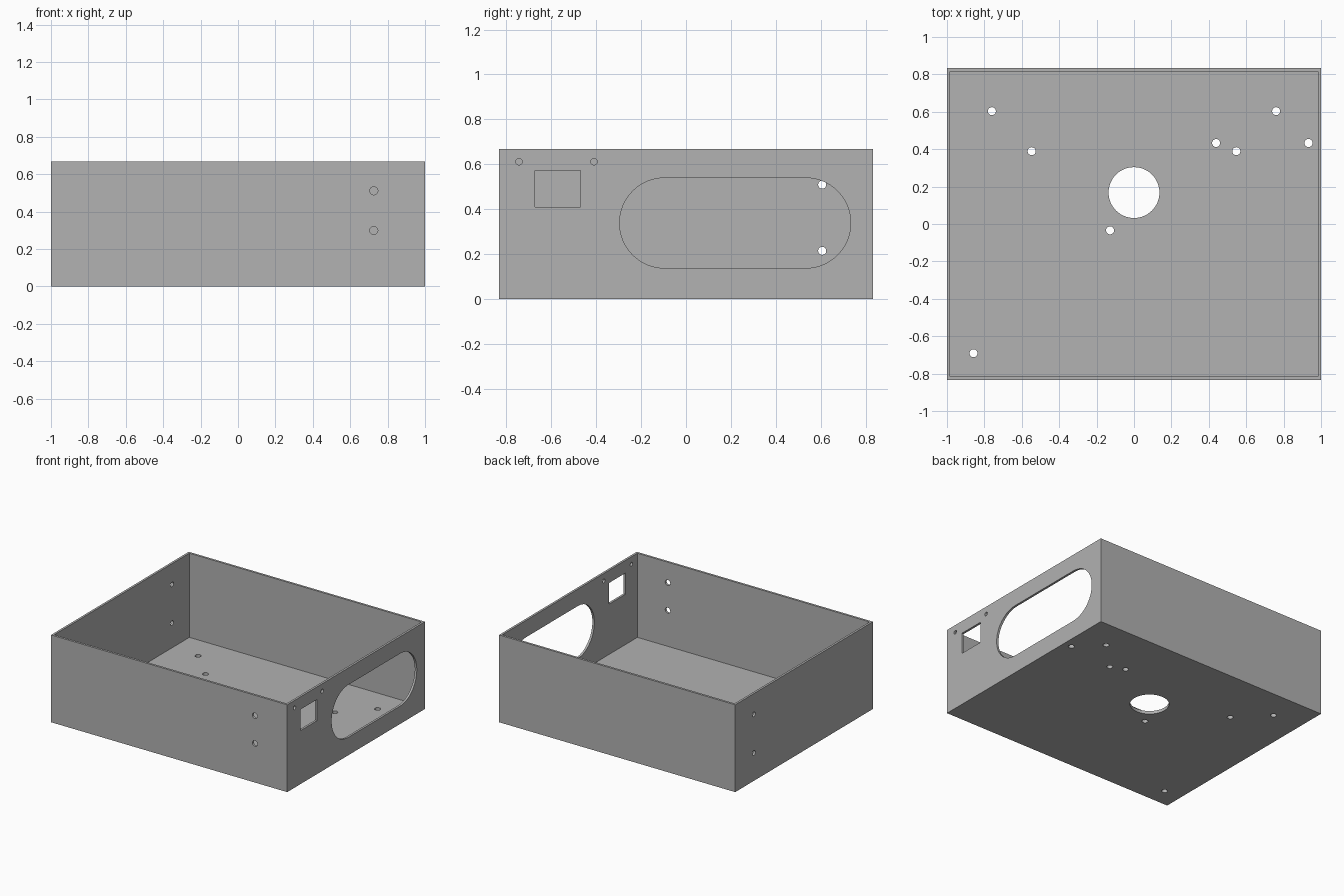
import bpy, bmesh
from math import cos, sin, pi
from mathutils import Vector

if "Cube" in bpy.data.objects:
    bpy.data.objects.remove(bpy.data.objects["Cube"], do_unlink=True)

W, D, H = 1.0, 0.833, 0.668      # half width, half depth, height
T = 0.024                        # wall and floor thickness

grey = bpy.data.materials.new("mid grey")
grey.use_nodes = True
colour = (0.445, 0.445, 0.445, 1)
grey.diffuse_color = colour
grey.node_tree.nodes["Principled BSDF"].inputs["Base Color"].default_value = colour


def make_object(name, bm):
    bmesh.ops.recalc_face_normals(bm, faces=bm.faces)
    mesh = bpy.data.meshes.new(name)
    bm.to_mesh(mesh)
    bm.free()
    mesh.materials.append(grey)
    obj = bpy.data.objects.new(name, mesh)
    bpy.context.collection.objects.link(obj)
    return obj


def arc(u, v, r, start, end, n):
    steps = [start + (end - start) * i / n for i in range(n + 1)]
    return [(u + r * cos(a), v + r * sin(a)) for a in steps]


def circle(u, v, r):
    return arc(u, v, r, 0, 2 * pi, 48)[:-1]


def slot(u0, u1, v, r):
    return arc(u1, v, r, -pi / 2, pi / 2, 32) + arc(u0, v, r, pi / 2, 3 * pi / 2, 32)


# Prism through one panel: 2D profile pushed along the panel's axis
def add_prism(bm, profile, axis, centre):
    def place(u, v, w):
        return {"x": (w, u, v), "y": (u, w, v), "z": (u, v, w)}[axis]
    lo = centre - 2 * T
    face = bm.faces.new([bm.verts.new(place(u, v, lo)) for u, v in profile])
    out = bmesh.ops.extrude_face_region(bm, geom=[face])
    moved = [g for g in out["geom"] if isinstance(g, bmesh.types.BMVert)]
    bmesh.ops.translate(bm, verts=moved, vec=Vector(place(0, 0, 4 * T)))


# Open tray: outer box with its top pressed in to form walls and floor
bm = bmesh.new()
bmesh.ops.create_cube(bm, size=1)
for v in bm.verts:
    v.co = (v.co.x * 2 * W, v.co.y * 2 * D, (v.co.z + 0.5) * H)
top = max(bm.faces, key=lambda f: f.calc_center_median().z)
bmesh.ops.inset_region(bm, faces=[top], thickness=T)
out = bmesh.ops.extrude_face_region(bm, geom=[top])
pressed = [g for g in out["geom"] if isinstance(g, bmesh.types.BMVert)]
bmesh.ops.translate(bm, verts=pressed, vec=(0, 0, T - H))
if top.is_valid:
    bmesh.ops.delete(bm, geom=[top], context="FACES_ONLY")
box = make_object("enclosure_box", bm)

# All openings in one cutter
bm = bmesh.new()
# Floor: large opening and screw holes
add_prism(bm, circle(0, 0.168, 0.136), "z", T / 2)
floor_holes = [(0.439, 0.433), (0.933, 0.433), (-0.128, -0.034), (-0.858, -0.691)]
for side in (-1, 1):
    floor_holes += [(side * 0.76, 0.603), (side * 0.547, 0.389)]
for x, y in floor_holes:
    add_prism(bm, circle(x, y, 0.0214), "z", T / 2)
# Left wall (+x): long slot, square port and two small screw holes
add_prism(bm, slot(-0.095, 0.533, 0.338, 0.201), "x", W - T / 2)
add_prism(bm, [(-0.672, 0.409), (-0.471, 0.409), (-0.471, 0.571), (-0.672, 0.571)],
          "x", W - T / 2)
for y in (-0.744, -0.41):
    add_prism(bm, circle(y, 0.611, 0.0145), "x", W - T / 2)
# Right wall (-x) and front wall: a pair of holes each
for z in (0.214, 0.509):
    add_prism(bm, circle(0.607, z, 0.018), "x", -W + T / 2)
for z in (0.299, 0.511):
    add_prism(bm, circle(0.726, z, 0.0214), "y", -D + T / 2)
cutter = make_object("opening_cutter", bm)
cutter.hide_render = True

# Cut the openings, then discard the cutter
cut = box.modifiers.new("openings", "BOOLEAN")
cut.operation = "DIFFERENCE"
cut.solver = "EXACT"
cut.object = cutter
bpy.ops.object.select_all(action="DESELECT")
bpy.context.view_layer.objects.active = box
box.select_set(True)
bpy.ops.object.modifier_apply(modifier=cut.name)
bpy.data.objects.remove(cutter, do_unlink=True)
bpy.ops.object.shade_smooth_by_angle(angle=pi / 6)
